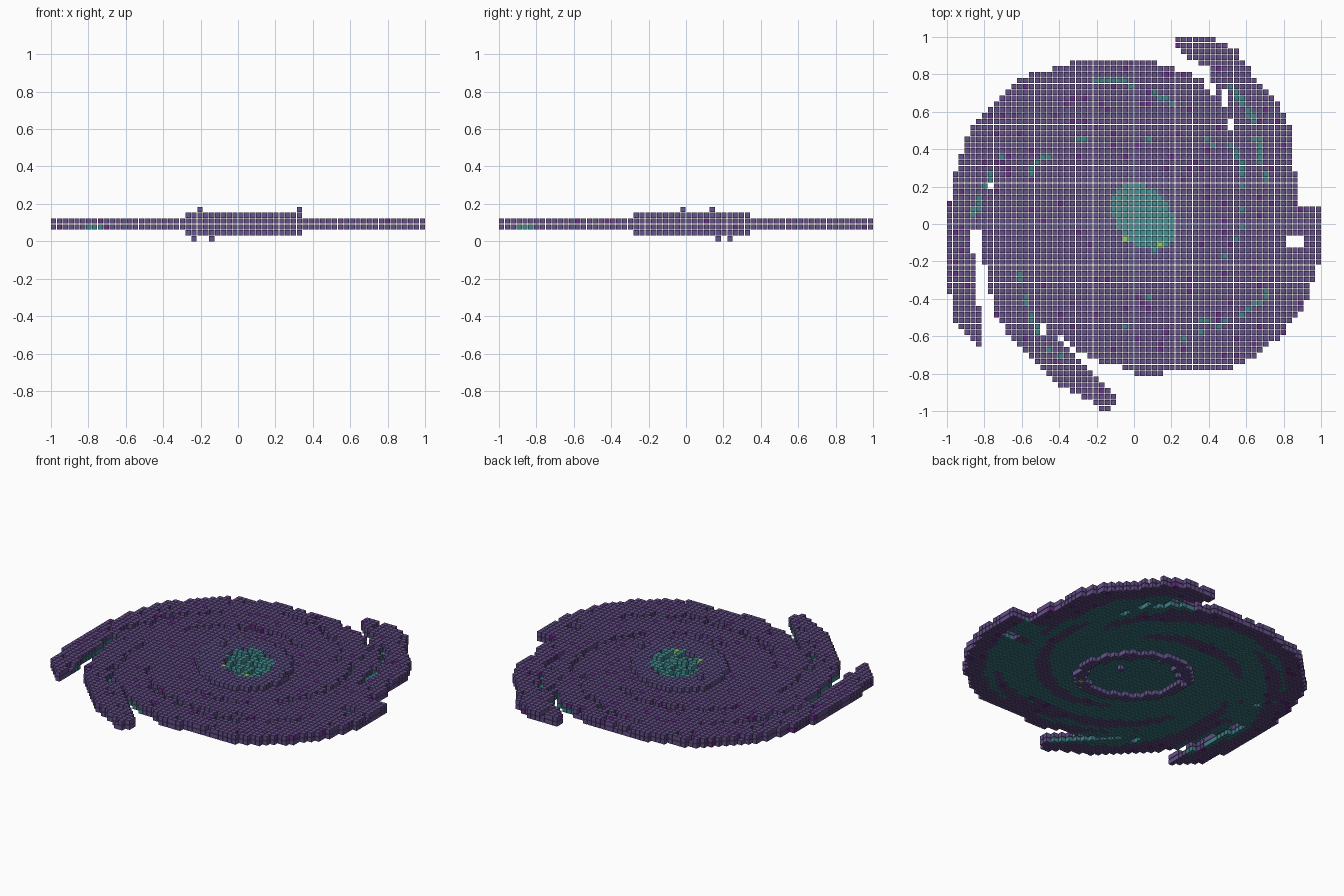
import bpy, math, random

if "Cube" in bpy.data.objects:
    bpy.data.objects.remove(bpy.data.objects["Cube"])

random.seed(4)
N = 64
P = 2 / (N - 0.1)      # voxel pitch
H = 0.45 * P           # voxel half size

# Outline of the disc with its four trailing arm tips (counter-clockwise from the right tip)
OUTLINE = [(.87, .09), (1.01, .09), (1.01, -.14), (.97, -.27), (.93, -.4), (.8, -.59), (.62, -.73),
           (.5, -.78), (.17, -.78), (.15, -.81), (0, -.81), (-.02, -.78), (-.2, -.73), (-.33, -.67),
           (-.42, -.58), (-.36, -.67), (-.27, -.75), (-.1, -.93), (-.1, -.97), (-.15, -1.02),
           (-.2, -.97), (-.42, -.85), (-.56, -.72), (-.66, -.62), (-.75, -.46), (-.79, -.28),
           (-.82, -.02), (-.87, -.02), (-.85, -.3), (-.82, -.52), (-.82, -.66), (-.95, -.55),
           (-1.01, -.25), (-1.01, 0), (-.98, .17), (-.94, .34), (-.87, .51), (-.75, .64), (-.62, .78),
           (-.4, .84), (-.29, .88), (.03, .88), (.2, .84), (.38, .78), (.4, .83), (.24, .91),
           (.22, 1.01), (.4, 1.0), (.56, .92), (.65, .78), (.78, .65), (.84, .5), (.85, .3), (.88, .25)]

# Gaps that go right through the disc: x min, x max, y min, y max
GAPS = [(.41, .44, .7, .75), (.46, .5, .63, .72), (.5, .53, .5, .56), (.82, .91, -.13, -.06),
        (.36, .4, .72, .8), (-.79, -.75, .19, .22), (-.5, -.47, -.58, -.54)]

# Spiral troughs in the upper layer: start angle, end angle, start radius, end radius
TROUGHS = [(55, 15, .9, .72), (40, -100, .68, .36), (155, 70, .62, .46), (112, 45, .82, .6),
           (310, 215, .64, .52), (245, 180, .82, .62), (185, 130, .87, .77), (335, 285, .8, .66)]


def inside(x, y):
    hit = False
    for (x1, y1), (x2, y2) in zip(OUTLINE, OUTLINE[1:] + OUTLINE[:1]):
        if (y1 > y) != (y2 > y) and x < x1 + (y - y1) * (x2 - x1) / (y2 - y1):
            hit = not hit
    return hit and not any(a < x < b and c < y < d for a, b, c, d in GAPS)


def on_spiral(x, y, width, turn=0):
    r, ang = math.hypot(x, y), math.degrees(math.atan2(y, x)) + turn
    for a0, a1, r0, r1 in TROUGHS:
        t = ((a0 - ang) % 360) / (a0 - a1)
        if t <= 1 and abs(r - (r0 + (r1 - r0) * t)) < width * (1 - .6 * abs(2 * t - 1)):
            return True
    return False


def ellipse(x, y, cx, cy, a, b, tilt):
    c, s = math.cos(math.radians(tilt)), math.sin(math.radians(tilt))
    dx, dy = x - cx, y - cy
    return math.hypot((dx * c + dy * s) / a, (dy * c - dx * s) / b)


parts = {n: [] for n in ("purple_disc", "violet_specks", "teal_disc", "purple_bulge",
                         "teal_core", "bright_stars")}


def purple(cell):
    parts["violet_specks" if random.random() < .05 else "purple_disc"].append(cell)


# Fill the voxel grid
for i in range(N):
    for j in range(N):
        x, y = (i - (N - 1) / 2) * P, (j - (N - 1) / 2) * P
        if not inside(x, y):
            continue
        rim = not inside(x * 1.13, y * 1.13)
        core = ellipse(x, y, .05, .04, .2, .145, -52)
        bulge = ellipse(x, y, .025, .03, .345, .275, -45)
        # lower disc layer: teal inside, purple at the rim and along the arms
        if rim or on_spiral(x, y, .05, 12):
            purple((i, j, 2))
        else:
            parts["teal_disc"].append((i, j, 2))
        # upper disc layer, broken by the troughs
        if core < 1:
            parts["teal_core"].append((i, j, 3))
        elif bulge < 1 or not ((on_spiral(x, y, .035) and random.random() < .6)
                               or (rim and random.random() < .06)):
            purple((i, j, 3))
        # bulge plateau above with a lumpy core, ring below
        if bulge < 1:
            if core >= 1:
                parts["purple_bulge"].append((i, j, 4))
            elif random.random() < .5:
                parts["teal_core"].append((i, j, 4))
            if bulge > .8 or random.random() < .025:
                parts["purple_bulge"].append((i, j, 1))


def cell(x, y, k):
    return (round(x / P + (N - 1) / 2), round(y / P + (N - 1) / 2), k)


# Stray voxels above and below the bulge, and a few bright ones
parts["purple_bulge"] += [cell(-.2, .14, 5), cell(.32, -.02, 5), cell(.32, -.02, 4),
                          cell(-.24, .17, 0), cell(-.14, .24, 0), cell(-.24, .17, 1)]
parts["bright_stars"] += [cell(-.05, -.07, 4), cell(.14, -.11, 4), cell(.22, -.2, 1)]
taken = set(parts["bright_stars"])

COLOURS = {"purple_disc": (.13, .08, .25), "violet_specks": (.14, .03, .24),
           "teal_disc": (.05, .22, .25), "purple_bulge": (.13, .09, .27),
           "teal_core": (.06, .28, .30), "bright_stars": (.3, .6, .12)}
CORNERS = [(a, b, c) for c in (-H, H) for a, b in ((-H, -H), (H, -H), (H, H), (-H, H))]
FACES = [(3, 2, 1, 0), (4, 5, 6, 7), (0, 1, 5, 4), (1, 2, 6, 5), (2, 3, 7, 6), (3, 0, 4, 7)]

# One mesh of cubes per part
for name, cells in parts.items():
    verts, faces = [], []
    for i, j, k in set(cells):
        if (i, j, k) in taken and name != "bright_stars":
            continue
        n = len(verts)
        cx, cy, cz = (i - (N - 1) / 2) * P, (j - (N - 1) / 2) * P, k * P + H
        verts += [(cx + a, cy + b, cz + c) for a, b, c in CORNERS]
        faces += [tuple(n + v for v in f) for f in FACES]
    mesh = bpy.data.meshes.new(name)
    mesh.from_pydata(verts, [], faces)
    mat = bpy.data.materials.new(name)
    mat.diffuse_color = (*COLOURS[name], 1)
    mat.use_nodes = True
    mat.node_tree.nodes["Principled BSDF"].inputs["Base Color"].default_value = mat.diffuse_color
    mesh.materials.append(mat)
    bpy.context.collection.objects.link(bpy.data.objects.new(name, mesh))
